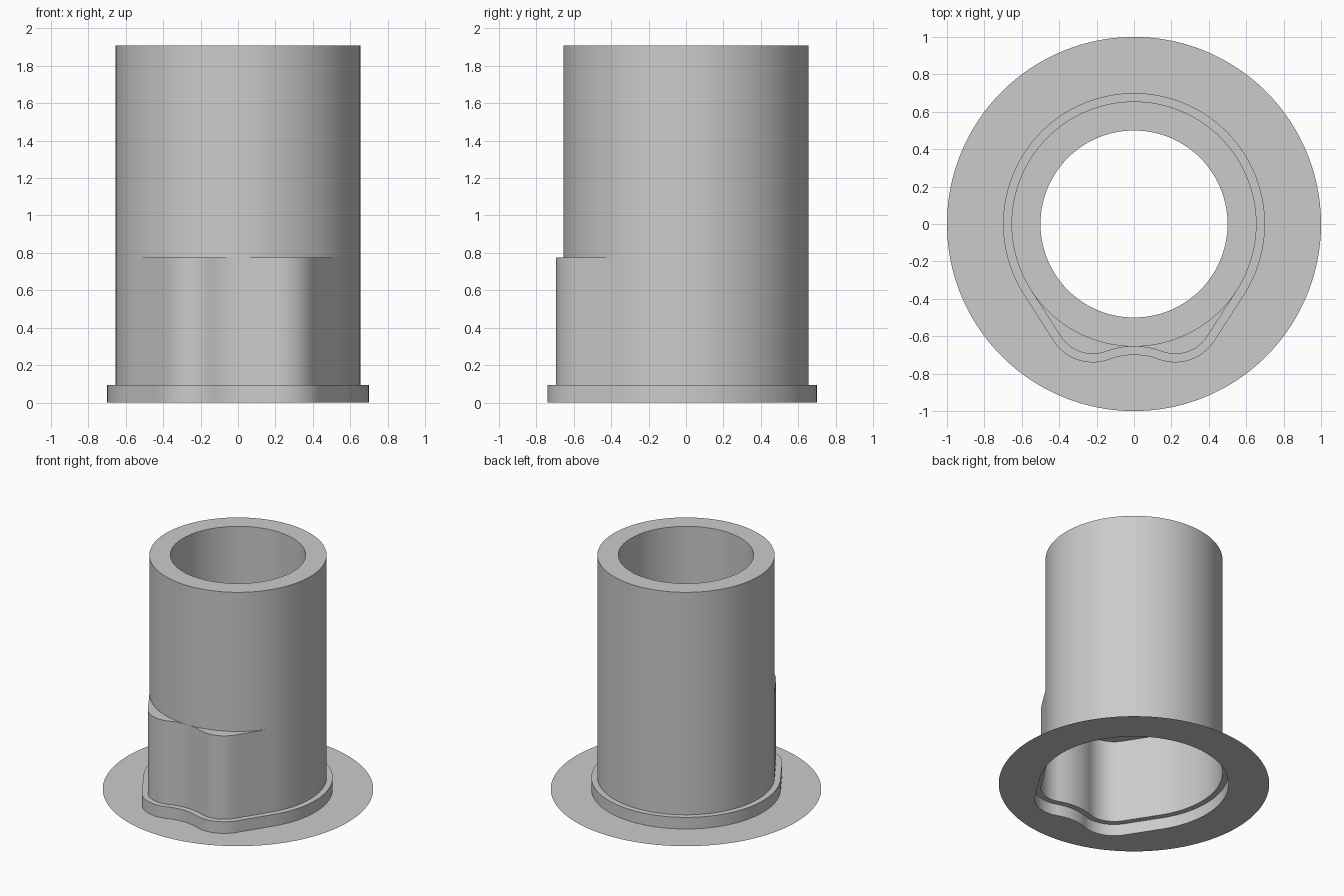
import bpy
import bmesh
from math import sin, cos, atan2, acos, hypot, pi, radians

if "Cube" in bpy.data.objects:
    bpy.data.objects.remove(bpy.data.objects["Cube"])

# Main dimensions
BODY_R, BORE_R, BRIM_R = 0.655, 0.5, 1.0
LOBE_X, LOBE_Y, LOBE_R = 0.22, -0.49, 0.205
DIP_R = 0.42
DIP_Y = -BODY_R - DIP_R
FLANGE_OFFSET = 0.045
FLANGE_Z, KEY_Z, TOP_Z = 0.095, 0.775, 1.91

grey = bpy.data.materials.new("light grey")
grey.use_nodes = True
colour = (0.6, 0.6, 0.6, 1)
grey.diffuse_color = colour
grey.node_tree.nodes["Principled BSDF"].inputs["Base Color"].default_value = colour


def arc(cx, cy, r, start, end, n):
    """Arc points, angles measured from the front towards +x."""
    angles = [start + (end - start) * i / n for i in range(n + 1)]
    return [(cx + r * sin(a), cy - r * cos(a)) for a in angles]


def keyed_outline(offset=0.0):
    """Round outline with two front lobes joined by a shallow dip."""
    dip = atan2(LOBE_X, LOBE_Y - DIP_Y)
    side = atan2(LOBE_X, -LOBE_Y) + acos((BODY_R - LOBE_R) / hypot(LOBE_X, LOBE_Y))
    half = arc(0, DIP_Y, DIP_R - offset, pi, pi - dip, 10)
    half += arc(LOBE_X, LOBE_Y, LOBE_R + offset, -dip, side, 20)[1:]
    back = arc(0, 0, BODY_R + offset, side, pi, 50)
    (x0, y0), (x1, y1) = half[-1], back[0]
    half += [(x0 + (x1 - x0) * t / 10, y0 + (y1 - y0) * t / 10) for t in range(1, 10)]
    half += back
    return half + [(-x, y) for x, y in half[-2:0:-1]]


def round_outline(r):
    """Circle with points in line with those of the keyed outline."""
    return [(x * r / hypot(x, y), y * r / hypot(x, y)) for x, y in keyed_outline()]


def shell(name, rows):
    """Skin a series of (outline, height) rows."""
    bm = bmesh.new()
    loops = [[bm.verts.new((x, y, z)) for x, y in pts] for pts, z in rows]
    for a, b in zip(loops, loops[1:]):
        for i in range(len(a)):
            j = (i + 1) % len(a)
            bm.faces.new((a[i], a[j], b[j], b[i]))
    bmesh.ops.remove_doubles(bm, verts=bm.verts, dist=0.0002)
    mesh = bpy.data.meshes.new(name)
    bm.to_mesh(mesh)
    bm.free()
    mesh.materials.append(grey)
    obj = bpy.data.objects.new(name, mesh)
    bpy.context.collection.objects.link(obj)
    bpy.ops.object.select_all(action="DESELECT")
    obj.select_set(True)
    bpy.context.view_layer.objects.active = obj
    bpy.ops.object.shade_smooth_by_angle(angle=radians(30))


key, flange = keyed_outline(), keyed_outline(FLANGE_OFFSET)
body, bore = round_outline(BODY_R), round_outline(BORE_R)

# Thin flat brim around the open base
shell("brim", [(round_outline(BRIM_R), 0), (flange, 0)])
# Low stepped collar
shell("base_flange", [(flange, 0), (flange, FLANGE_Z), (key, FLANGE_Z)])
# Hollow lobed skirt with its crescent ledge
shell("keyed_skirt", [(key, FLANGE_Z), (key, KEY_Z), (body, KEY_Z)])
# Thick-walled upper tube
shell("upper_tube", [(body, KEY_Z), (body, TOP_Z), (bore, TOP_Z),
                     (bore, KEY_Z), (body, KEY_Z)])
